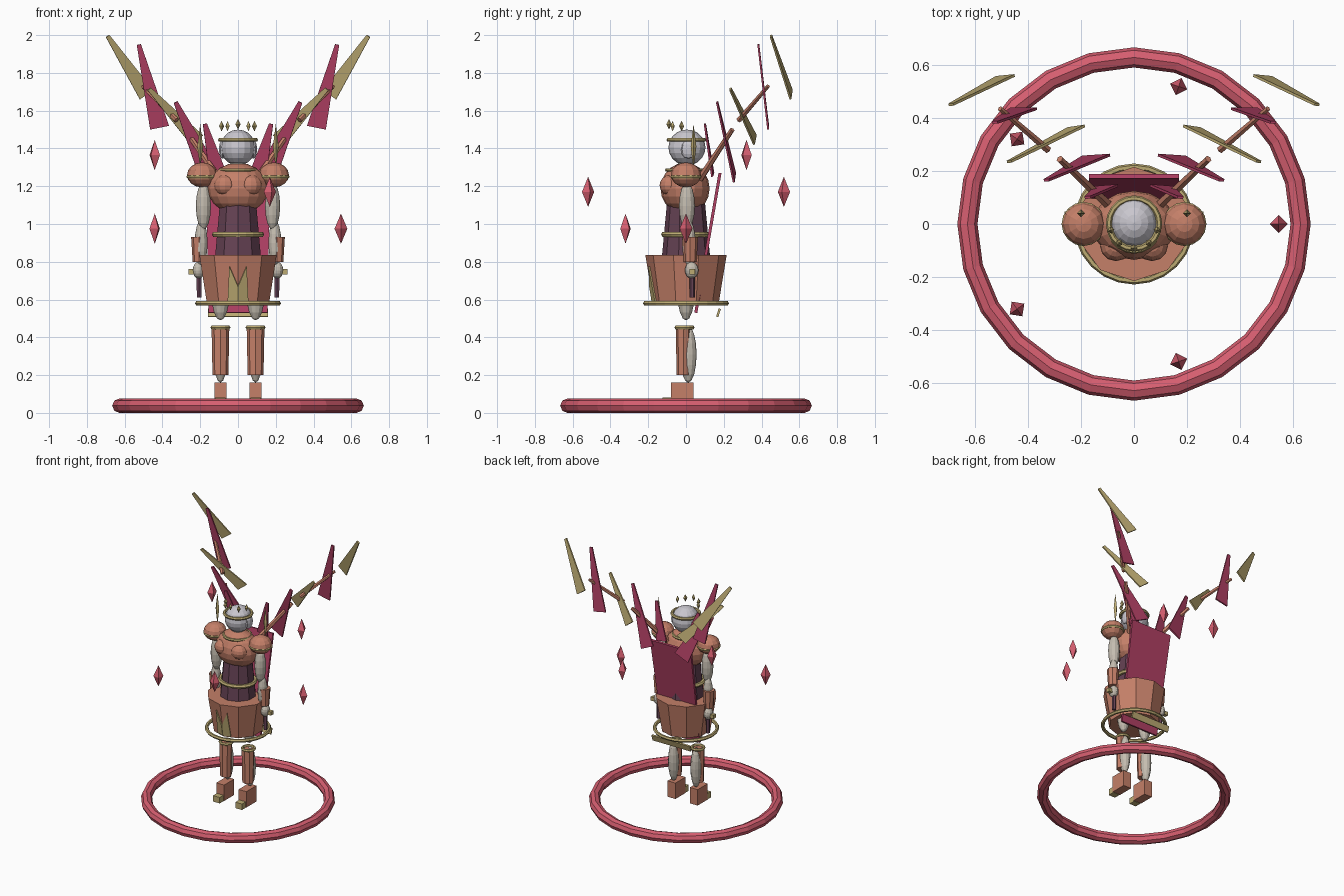
import bpy, bmesh, math
from mathutils import Vector, Matrix

old = bpy.data.objects.get("Cube")
if old:
    bpy.data.objects.remove(old)


def material(name, *srgb):
    mat = bpy.data.materials.new(name)
    color = [c / 12.92 if c < 0.04 else ((c + 0.055) / 1.055) ** 2.4 for c in srgb] + [1]
    mat.diffuse_color = color
    mat.use_nodes = True
    mat.node_tree.nodes["Principled BSDF"].inputs["Base Color"].default_value = color
    return mat


CORAL = material("coral crystal", 0.84, 0.37, 0.44)
ROSE = material("dark rose", 0.69, 0.25, 0.39)
COPPER = material("copper armour", 0.77, 0.50, 0.41)
GOLD = material("pale gold", 0.74, 0.67, 0.45)
PLUM = material("plum cloth", 0.40, 0.26, 0.33)
STONE = material("warm stone", 0.77, 0.74, 0.69)
PEARL = material("pearl head", 0.79, 0.78, 0.81)
SIDES = (("right", -1), ("left", 1))


def finish(name, bm, mat, loc=(0, 0, 0), scale=(1, 1, 1), rot=None):
    bm.transform(Matrix.LocRotScale(Vector(loc), rot, Vector(scale)))
    bmesh.ops.recalc_face_normals(bm, faces=bm.faces)
    mesh = bpy.data.meshes.new(name)
    bm.to_mesh(mesh)
    bm.free()
    mesh.materials.append(mat)
    obj = bpy.data.objects.new(name, mesh)
    bpy.context.collection.objects.link(obj)
    return obj


def ball(name, mat, loc, scale, u=12, v=8):
    bm = bmesh.new()
    bmesh.ops.create_uvsphere(bm, u_segments=u, v_segments=v, radius=1)
    return finish(name, bm, mat, loc, scale)


def cone(name, mat, loc, r1, r2, z0, z1, n=10, sy=1):
    bm = bmesh.new()
    bmesh.ops.create_cone(bm, cap_ends=True, segments=n, radius1=r1, radius2=r2, depth=z1 - z0)
    return finish(name, bm, mat, (loc[0], loc[1], (z0 + z1) / 2), (1, sy, 1))


def box(name, mat, loc, size, tilt=0):
    bm = bmesh.new()
    bmesh.ops.create_cube(bm, size=1)
    return finish(name, bm, mat, loc, size, Matrix.Rotation(tilt, 3, "X").to_quaternion())


def ring(name, mat, loc, major, minor, n=20, m=6, sy=1):
    bm = bmesh.new()
    circle = [bm.verts.new((major + minor * math.cos(2 * math.pi * i / m), 0,
                            minor * math.sin(2 * math.pi * i / m))) for i in range(m)]
    edges = [bm.edges.new((circle[i], circle[(i + 1) % m])) for i in range(m)]
    bmesh.ops.spin(bm, geom=circle + edges, axis=(0, 0, 1), cent=(0, 0, 0),
                   angle=2 * math.pi, steps=n, use_merge=True)
    bmesh.ops.remove_doubles(bm, verts=bm.verts, dist=1e-5)
    return finish(name, bm, mat, loc, (1, sy, 1))


def gem(name, mat, loc, radius, half, spin=0):
    # double pyramid
    bm = bmesh.new()
    bmesh.ops.create_uvsphere(bm, u_segments=4, v_segments=2, radius=1)
    return finish(name, bm, mat, loc, (radius, radius, half), Matrix.Rotation(spin, 3, "Z").to_quaternion())


def plate(name, mat, points, thick):
    # flat outline thickened about its own plane
    bm = bmesh.new()
    face = bm.faces.new([bm.verts.new(p) for p in points])
    face.normal_update()
    step = face.normal * thick
    out = bmesh.ops.extrude_face_region(bm, geom=[face], use_keep_orig=True)
    bmesh.ops.translate(bm, vec=step, verts=[g for g in out["geom"] if isinstance(g, bmesh.types.BMVert)])
    bmesh.ops.translate(bm, vec=-step / 2, verts=bm.verts)
    return finish(name, bm, mat)


def blade(name, mat, tip, outer, inner, s):
    tip, outer, inner = [Vector((p[0] * s, p[1], p[2])) for p in (tip, outer, inner)]
    half = (inner - outer).normalized() * 0.011
    plate(name, mat, [tip - half, tip + half, inner, outer], 0.01)


def rod(name, mat, a, b, radius):
    a, b = Vector(a), Vector(b)
    bm = bmesh.new()
    bmesh.ops.create_cone(bm, cap_ends=True, segments=6, radius1=radius, radius2=radius * 0.7,
                          depth=(b - a).length)
    return finish(name, bm, mat, (a + b) / 2, rot=(b - a).to_track_quat("Z", "Y"))


# Ground ring and floating crystals
ring("ground_ring", CORAL, (0, 0, 0.038), 0.628, 0.038, n=24, m=8)
for i in range(5):
    a = math.radians(72 * i)
    gem(f"crystal_{i}", CORAL, (0.545 * math.cos(a), 0.545 * math.sin(a), 0.975 + 0.195 * (i % 3)),
        0.034, 0.08, a)

# Legs
for side, s in SIDES:
    x = 0.093 * s
    box(f"foot_{side}", COPPER, (x, -0.02, 0.1), (0.065, 0.12, 0.12))
    box(f"toe_cap_{side}", GOLD, (x, -0.1, 0.06), (0.055, 0.05, 0.045))
    ball(f"calf_{side}", STONE, (x, 0.012, 0.31), (0.038, 0.044, 0.15))
    cone(f"greave_{side}", COPPER, (x, -0.014), 0.042, 0.047, 0.2, 0.45, n=8, sy=0.85)
    ring(f"knee_ring_{side}", GOLD, (x, -0.008, 0.452), 0.042, 0.011, n=12)
    ball(f"thigh_{side}", STONE, (x, 0, 0.63), (0.048, 0.045, 0.14))

# Skirt, hem and two-pointed front ornament
cone("skirt", COPPER, (0, 0), 0.173, 0.215, 0.58, 0.835)
ring("skirt_hem", GOLD, (0, 0, 0.58), 0.215, 0.013, n=24)


def on_skirt(x, z):
    # point just outside the front facets
    radius = 0.173 + (z - 0.58) * 0.165
    return (x, -radius - 0.004 + abs(x) * math.tan(math.radians(18)), z)


for side, s in SIDES:
    plate(f"skirt_ornament_{side}", GOLD,
          [on_skirt(x * s, z) for x, z in ((0, 0.59), (0.054, 0.59), (0.045, 0.775), (0, 0.67))], 0.008)

# Torso
cone("waist", PLUM, (0, 0), 0.13, 0.1, 0.8, 1.12)
ring("belt", GOLD, (0, -0.004, 0.945), 0.124, 0.015, sy=0.92)
ball("chest", COPPER, (0, -0.005, 1.188), (0.16, 0.13, 0.136), u=16, v=10)
ring("collar", GOLD, (0, -0.008, 1.286), 0.094, 0.01)
for side, s in SIDES:
    ball(f"breastplate_{side}", COPPER, (0.068 * s, -0.083, 1.205), (0.06, 0.057, 0.055))

# Cape and its trim
plate("cape", ROSE, [(-0.17, 0.18, 1.27), (0.17, 0.18, 1.27), (0.155, 0.052, 0.53), (-0.155, 0.052, 0.53)], 0.016)
box("cape_trim", GOLD, (0, 0.172, 0.53), (0.32, 0.012, 0.045), -0.3)

# Head and crown
cone("neck", STONE, (0, 0), 0.045, 0.04, 1.28, 1.36)
ball("head", PEARL, (0, 0.005, 1.405), (0.092, 0.098, 0.095), u=16, v=10)
ring("crown_band", GOLD, (0, 0.002, 1.445), 0.095, 0.011)
for side, s in SIDES:
    ball(f"ear_{side}", PEARL, (0.082 * s, 0.012, 1.395), (0.02, 0.04, 0.05), u=10, v=6)
for i, deg in enumerate((-165, -128, -90, -52, -15)):
    a = math.radians(deg)
    gem(f"crown_point_{i}", GOLD, (0.09 * math.cos(a), 0.09 * math.sin(a), 1.518 + 0.01 * (i == 2)),
        0.014, 0.028, a)

# Shoulders, arms and daggers
for side, s in SIDES:
    ball(f"shoulder_{side}", COPPER, (0.19 * s, 0, 1.26), (0.08, 0.08, 0.066))
    ring(f"shoulder_ring_{side}", GOLD, (0.19 * s, 0, 1.25), 0.073, 0.01, n=16)
    gem(f"shoulder_spike_{side}", GOLD, (0.2 * s, 0.04, 1.41), 0.015, 0.12)
    ball(f"upper_arm_{side}", STONE, (0.183 * s, 0.005, 1.095), (0.04, 0.042, 0.125))
    ball(f"forearm_{side}", STONE, (0.195 * s, 0.015, 0.9), (0.034, 0.036, 0.12))
    cone(f"bracer_{side}", COPPER, (0.206 * s, 0.022), 0.034, 0.042, 0.8, 0.93, n=8)
    ball(f"hand_{side}", STONE, (0.208 * s, 0.03, 0.755), (0.032, 0.036, 0.044))
    box(f"dagger_guard_{side}", GOLD, (0.215 * s, 0.033, 0.747), (0.095, 0.028, 0.028))
    cone(f"dagger_grip_{side}", PLUM, (0.206 * s, 0.033), 0.014, 0.015, 0.61, 0.74, n=6)

# Wings: two bones and five blades each; blades give tip, outer and inner root corner
BLADES = (
    (ROSE, (0.175, 0.10, 1.53), (0.15, 0.138, 1.25), (0.06, 0.145, 1.27)),
    (ROSE, (0.33, 0.165, 1.645), (0.195, 0.253, 1.22), (0.09, 0.26, 1.27)),
    (GOLD, (0.47, 0.235, 1.715), (0.25, 0.36, 1.42), (0.185, 0.37, 1.47)),
    (ROSE, (0.525, 0.383, 1.95), (0.465, 0.435, 1.50), (0.365, 0.435, 1.52)),
    (GOLD, (0.69, 0.45, 1.995), (0.52, 0.553, 1.66), (0.45, 0.56, 1.71)),
)
for side, s in SIDES:
    rod(f"wing_bone_inner_{side}", COPPER, (0.1 * s, 0.075, 1.24), (0.28 * s, 0.245, 1.5), 0.019)
    rod(f"wing_bone_outer_{side}", COPPER, (0.325 * s, 0.28, 1.55), (0.505 * s, 0.435, 1.73), 0.015)
    for i, (mat, tip, outer, inner) in enumerate(BLADES):
        blade(f"wing_blade_{i}_{side}", mat, tip, outer, inner, s)
